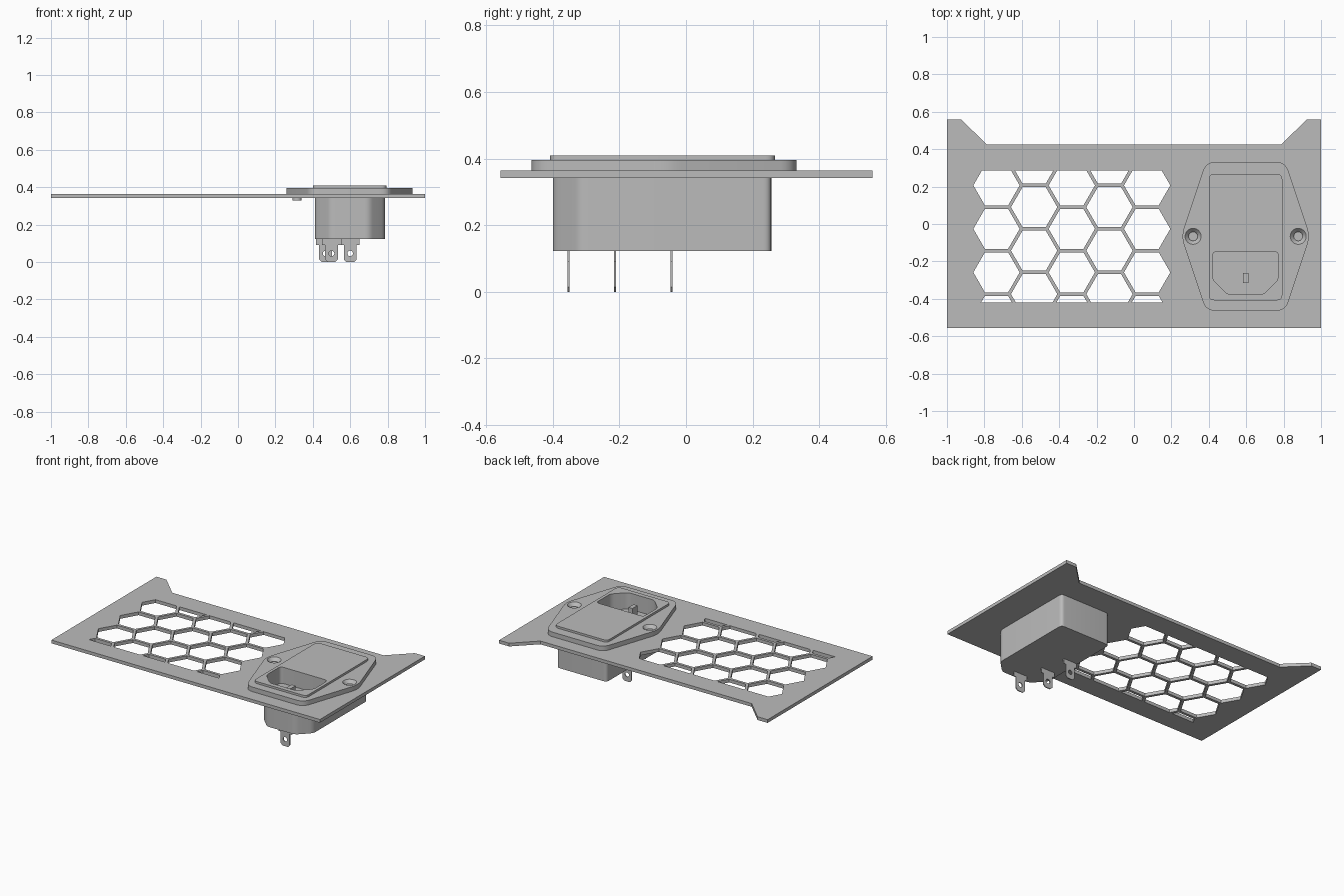
import bpy, bmesh, math
from mathutils import Vector

old = bpy.data.objects.get("Cube")
if old:
    bpy.data.objects.remove(old, do_unlink=True)

grey = bpy.data.materials.new("grey_metal")
grey.use_nodes = True
grey.diffuse_color = (0.5, 0.5, 0.5, 1)
grey.node_tree.nodes["Principled BSDF"].inputs["Base Color"].default_value = (0.5, 0.5, 0.5, 1)


def finish(name, bm):
    """Turn a bmesh into a shaded, coloured object."""
    bmesh.ops.remove_doubles(bm, verts=bm.verts, dist=0.0001)
    bmesh.ops.recalc_face_normals(bm, faces=bm.faces)
    mesh = bpy.data.meshes.new(name)
    bm.to_mesh(mesh)
    bm.free()
    mesh.shade_smooth()
    mesh.set_sharp_from_angle(angle=math.radians(30))
    mesh.materials.append(grey)
    obj = bpy.data.objects.new(name, mesh)
    bpy.context.collection.objects.link(obj)
    return obj


def slab(name, loops, low, high):
    """Extrude an outline (first loop) with holes (other loops) from low to high."""
    curve = bpy.data.curves.new(name + "_outline", "CURVE")
    curve.dimensions = "2D"
    curve.fill_mode = "BOTH"
    curve.extrude = (high - low) / 2
    for loop in loops:
        spline = curve.splines.new("POLY")
        spline.points.add(len(loop) - 1)
        for point, co in zip(spline.points, loop):
            point.co = (co[0], co[1], 0, 1)
        spline.use_cyclic_u = True
    helper = bpy.data.objects.new(name + "_outline", curve)
    bpy.context.collection.objects.link(helper)
    bpy.context.view_layer.update()
    mesh = bpy.data.meshes.new_from_object(
        helper.evaluated_get(bpy.context.evaluated_depsgraph_get()))
    bm = bmesh.new()
    bm.from_mesh(mesh)
    bmesh.ops.translate(bm, verts=bm.verts, vec=(0, 0, (low + high) / 2))
    bpy.data.objects.remove(helper, do_unlink=True)
    bpy.data.curves.remove(curve)
    bpy.data.meshes.remove(mesh)
    return finish(name, bm)


def rounded(points, radius, steps=6):
    """Round every corner of a polygon."""
    pts = [Vector(p) for p in points]
    out = []
    for i, p in enumerate(pts):
        a = p + (pts[i - 1] - p).normalized() * radius
        b = p + (pts[(i + 1) % len(pts)] - p).normalized() * radius
        for k in range(steps + 1):
            t = k / steps
            out.append(a * (1 - t) ** 2 + p * 2 * t * (1 - t) + b * t * t)
    return out


def ring(x, y, radius, sides=24):
    return [(x + radius * math.cos(math.tau * i / sides),
             y + radius * math.sin(math.tau * i / sides)) for i in range(sides)]


def clip_y(loop, limit, sign):
    """Keep the part of a polygon where sign * (y - limit) <= 0."""
    out = []
    for i, b in enumerate(loop):
        a = loop[i - 1]
        da, db = sign * (a[1] - limit), sign * (b[1] - limit)
        if da * db < 0:
            t = da / (da - db)
            out.append((a[0] + (b[0] - a[0]) * t, limit))
        if db <= 0:
            out.append(b)
    return out


def chamfered(x0, x1, y0, y1, cut):
    """Rectangle with its two front corners cut off."""
    return [(x0 + cut, y0), (x1 - cut, y0), (x1, y0 + cut),
            (x1, y1), (x0, y1), (x0, y0 + cut)]


# Shared dimensions
MID_X, MID_Y = 0.597, -0.066
PLATE_LOW, PLATE_TOP = 0.342, 0.364
FLANGE_TOP, LID_TOP, FLOOR = 0.395, 0.409, 0.30
socket = rounded(chamfered(0.42, 0.772, -0.377, -0.147, 0.08), 0.025)
screws = [MID_X - 0.281, MID_X + 0.281]

# Honeycomb openings, cropped to the vent window
pitch, wall = 0.2325, 0.018
hex_radius = (pitch - wall) / math.sqrt(3)
holes = []
for col in range(5):
    cx = -0.3325 + (col - 2) * pitch * math.sqrt(3) / 2
    for row in range(-3, 4):
        cy = -0.026 + (row + (col % 2) / 2) * pitch
        cell = clip_y(clip_y(ring(cx, cy, hex_radius, 6), 0.285, 1), -0.42, -1)
        if len(cell) > 2:
            holes.append(cell)

# Main bracket plate with raised ears at the back
half = [(1, -0.557), (1, 0.56), (0.925, 0.56), (0.787, 0.425)]
outline = half + [(-x, y) for x, y in reversed(half)]
slab("vent_plate", [outline, socket] + holes, PLATE_LOW, PLATE_TOP)

# Inlet flange with two countersunk screw holes
corners = [(0.345, 0), (0.212, 0.398), (-0.212, 0.398),
           (-0.345, 0), (-0.212, -0.398), (0.212, -0.398)]
flange = rounded([(MID_X + x, MID_Y + y) for x, y in corners], 0.05)
slab("inlet_flange", [flange, socket] + [ring(x, MID_Y, 0.043) for x in screws],
     PLATE_TOP, FLANGE_TOP)
for x, side in zip(screws, ("right", "left")):
    bm = bmesh.new()
    bmesh.ops.create_cone(bm, cap_ends=False, segments=24, radius1=0.024,
                          radius2=0.043, depth=0.022)
    bmesh.ops.translate(bm, verts=bm.verts, vec=(x, MID_Y, FLANGE_TOP - 0.011))
    finish("countersink_" + side, bm)

# Raised face around the socket
face = rounded([(0.4, -0.408), (0.793, -0.408), (0.793, 0.267), (0.4, 0.267)], 0.03)
slab("inlet_face", [face, socket], FLANGE_TOP, LID_TOP)

# Inlet housing below the plate, hollow down to the socket floor
housing = rounded(chamfered(0.412, 0.785, -0.4, 0.256, 0.083), 0.025)
slab("housing_upper", [housing, socket], FLOOR, PLATE_LOW)
slab("housing_lower", [housing], 0.123, FLOOR)

# Socket pin
slab("socket_pin", [[(0.583, -0.316), (0.612, -0.316), (0.612, -0.262), (0.583, -0.262)]],
     FLOOR, 0.375)

# Screw end under the plate
slab("screw_end", [ring(screws[0], MID_Y, 0.024)], 0.328, PLATE_LOW)

# Terminal tabs, drawn flat and stood upright
tab_half = [(0.02, 0), (0.034, 0.014), (0.034, 0.09), (0.05, 0.09), (0.05, 0.125)]
tab = tab_half + [(-x, y) for x, y in reversed(tab_half)]
for i, (x, y) in enumerate([(0.6, -0.352), (0.5, -0.213), (0.468, -0.043)]):
    obj = slab(f"terminal_{i + 1}", [tab, ring(0, 0.046, 0.015, 16)], -0.003, 0.003)
    obj.rotation_euler.x = math.pi / 2
    obj.location = (x, y, 0)
